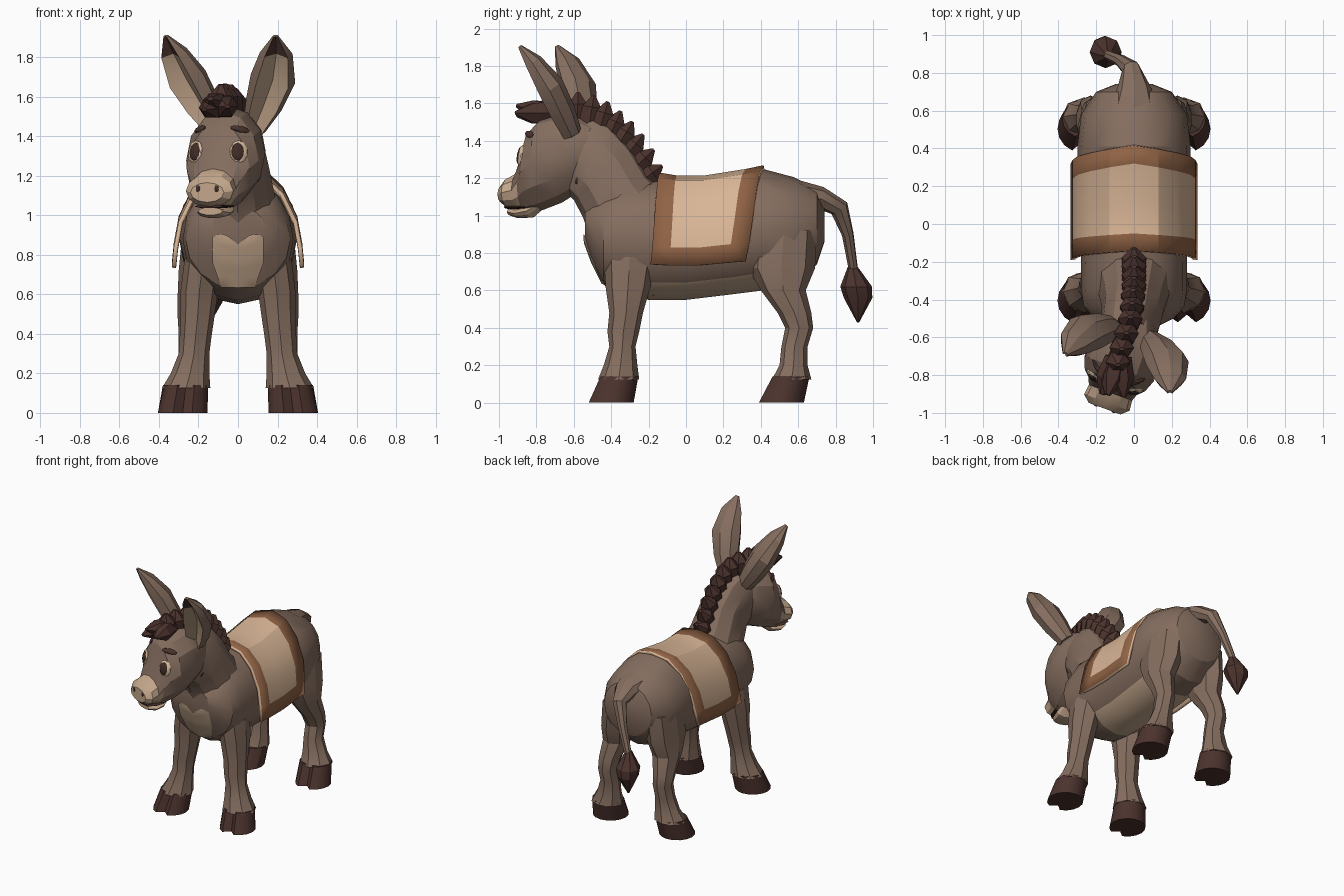
import bpy, bmesh, math
from mathutils import Vector as V, Matrix
from mathutils.bvhtree import BVHTree

if "Cube" in bpy.data.objects:
    bpy.data.objects.remove(bpy.data.objects["Cube"])


def material(name, r, g, b):
    m = bpy.data.materials.new(name)
    m.diffuse_color = (r, g, b, 1)
    m.use_nodes = True
    m.node_tree.nodes["Principled BSDF"].inputs["Base Color"].default_value = m.diffuse_color
    return m


FUR = material("brown fur", 0.235, 0.155, 0.115)
CREAM = material("cream fur", 0.55, 0.385, 0.26)
DARK = material("dark hair", 0.072, 0.033, 0.027)
TAN = material("tan cloth", 0.70, 0.47, 0.31)
TRIM = material("cloth trim", 0.28, 0.125, 0.06)
WHITE = material("eye white", 0.70, 0.53, 0.36)
IRIS = material("dark iris", 0.055, 0.025, 0.018)

# the head is turned 20 degrees about the top of the neck
PIVOT = V((0, -0.55, 0))
YAW = Matrix.Translation(PIVOT) @ Matrix.Rotation(math.radians(-20), 4, 'Z') @ Matrix.Translation(-PIVOT)


def finish(name, bm, mats, matrix=None, angle=25):
    me = bpy.data.meshes.new(name)
    bm.to_mesh(me)
    me.shade_smooth()
    me.set_sharp_from_angle(angle=math.radians(angle))
    for m in mats:
        me.materials.append(m)
    ob = bpy.data.objects.new(name, me)
    bpy.context.collection.objects.link(ob)
    if matrix:
        ob.matrix_world = matrix
    tree = BVHTree.FromBMesh(bm)
    bm.free()
    return ob, tree


def loft(name, rings, n, mats, rule=None, dent=1, matrix=None):
    """Skin rings (centre, half axis u, half axis v); dent scales the +v point."""
    bm = bmesh.new()
    grid = []
    for c, u, v in rings:
        row = []
        for k in range(n):
            a = 2 * math.pi * k / n
            row.append(bm.verts.new(V(c) + V(u) * math.cos(a) + V(v) * math.sin(a) * (dent if k == n // 4 else 1)))
        grid.append(row)
    sides = []
    for i in range(len(grid) - 1):
        for k in range(n):
            j = (k + 1) % n
            sides.append((i, k, bm.faces.new((grid[i][k], grid[i][j], grid[i + 1][j], grid[i + 1][k]))))
    caps = [(0, -1, bm.faces.new(grid[0])), (len(grid) - 2, -1, bm.faces.new(grid[-1]))]
    bmesh.ops.recalc_face_normals(bm, faces=bm.faces)
    if rule:
        for i, k, f in sides + caps:
            f.material_index = rule(i, k, f.calc_center_median(), f.normal)
    return finish(name, bm, mats, matrix)


def tube(points, radii, ref):
    """Rings square to a path; v leans toward ref."""
    pts, rings = [V(p) for p in points], []
    for i, (p, (a, b)) in enumerate(zip(pts, radii)):
        t = (pts[min(i + 1, len(pts) - 1)] - pts[max(i - 1, 0)]).normalized()
        u = V(ref).cross(t).normalized()
        rings.append((p, u * a, t.cross(u) * b))
    return rings


def slices(rows):
    """Upright rings from (y, top, bottom, half width)."""
    return [((0, y, (t + b) / 2), (w, 0, 0), (0, 0, (t - b) / 2)) for y, t, b, w in rows]


def blob(name, loc, normal, size, mat, matrix=None, roll=0):
    bm = bmesh.new()
    bmesh.ops.create_icosphere(bm, subdivisions=2, radius=1)
    m = (Matrix.Translation(loc) @ V(normal).to_track_quat('Z', 'Y').to_matrix().to_4x4()
         @ Matrix.Rotation(roll, 4, 'Z') @ Matrix.Diagonal((*size, 1)))
    bmesh.ops.transform(bm, matrix=m, verts=bm.verts)
    finish(name, bm, [mat], matrix)


# body, with a pale belly
body, body_tree = loft("body", slices([
    (0.74, 1.04, 0.86, 0.10), (0.70, 1.14, 0.74, 0.20), (0.58, 1.205, 0.63, 0.28), (0.41, 1.25, 0.60, 0.30),
    (0.25, 1.20, 0.58, 0.30), (0.0, 1.185, 0.55, 0.29), (-0.2, 1.19, 0.55, 0.28), (-0.35, 1.19, 0.57, 0.28),
    (-0.44, 1.13, 0.63, 0.265), (-0.50, 1.08, 0.75, 0.21), (-0.54, 1.04, 0.86, 0.13)]), 16, [FUR, CREAM],
    lambda i, k, c, n: int(n.z < -0.75 and -0.2 < c.y < 0.33))

# neck
neck_rings = []
for fy, fz, by, bz, w, x in [(-0.50, 0.84, -0.08, 1.10, 0.22, 0), (-0.55, 0.99, -0.2, 1.22, 0.185, 0),
                             (-0.60, 1.085, -0.29, 1.37, 0.165, -0.005), (-0.66, 1.14, -0.40, 1.49, 0.16, -0.02),
                             (-0.72, 1.2, -0.50, 1.535, 0.14, -0.04)]:
    neck_rings.append(((x, (fy + by) / 2, (fz + bz) / 2), (w, 0, 0), (0, (by - fy) / 2, (bz - fz) / 2)))
neck, neck_tree = loft("neck", neck_rings, 12, [FUR])

# heart-shaped chest patch draped over the body
bm = bmesh.new()
N = 10
rows = []
for r in range(N + 1):
    row = []
    for q in range(N + 1):
        f = q / N * 2 - 1
        t = r / N
        x = f * (0.085 + 0.045 * min(1, t * 2))
        z = 0.635 + t * (0.215 + 0.055 * math.sin(math.pi * min(1, abs(f) * 0.75)))
        hits = [h[0].y for h in (tr.ray_cast(V((x, -2, z)), V((0, 1, 0))) for tr in (body_tree, neck_tree)) if h[0]]
        row.append(bm.verts.new((x, min(hits, default=-0.4) - 0.008, z)))
    rows.append(row)
for r in range(N):
    for q in range(N):
        bm.faces.new((rows[r][q], rows[r][q + 1], rows[r + 1][q + 1], rows[r + 1][q]))
finish("chest_patch", bm, [CREAM])

# legs and cloven hooves: (z, inner x, outer x, front y, back y)
FRONT = [(0.78, 0.08, 0.27, -0.44, -0.16), (0.62, 0.10, 0.29, -0.43, -0.19), (0.48, 0.12, 0.29, -0.41, -0.23),
         (0.38, 0.135, 0.295, -0.42, -0.25), (0.30, 0.145, 0.30, -0.41, -0.27), (0.20, 0.145, 0.34, -0.44, -0.26),
         (0.125, 0.14, 0.385, -0.47, -0.25)]
HIND = [(0.92, 0.06, 0.28, 0.35, 0.70), (0.72, 0.08, 0.30, 0.33, 0.69), (0.60, 0.11, 0.305, 0.40, 0.64),
        (0.48, 0.15, 0.305, 0.49, 0.67), (0.40, 0.16, 0.30, 0.53, 0.68), (0.30, 0.16, 0.30, 0.51, 0.65),
        (0.20, 0.15, 0.34, 0.50, 0.65), (0.125, 0.145, 0.385, 0.46, 0.67)]
FRONT_HOOF = [(0.14, 0.15, 0.375, -0.465, -0.255), (0.0, 0.155, 0.405, -0.53, -0.28)]
HIND_HOOF = [(0.14, 0.15, 0.38, 0.455, 0.66), (0.0, 0.155, 0.405, 0.38, 0.63)]


def stack(rows, s):
    return [((s * (a + b) / 2, (f + g) / 2, z), ((b - a) / 2, 0, 0), (0, (f - g) / 2, 0)) for z, a, b, f, g in rows]


for s, side in ((1, "left"), (-1, "right")):
    loft(f"front_leg_{side}", stack(FRONT, s), 8, [FUR])
    loft(f"hind_leg_{side}", stack(HIND, s), 8, [FUR])
    loft(f"front_hoof_{side}", stack(FRONT_HOOF, s), 16, [DARK], dent=0.6)
    loft(f"hind_hoof_{side}", stack(HIND_HOOF, s), 16, [DARK], dent=0.6)


# head with pale muzzle; distances are forward of the pivot
def head_slices(rows):
    return slices([(PIVOT.y - d, t, b, w) for d, t, b, w in rows])


head, head_tree = loft("head", head_slices([
    (-0.06, 1.49, 1.20, 0.10), (0.02, 1.53, 1.13, 0.155), (0.12, 1.55, 1.07, 0.19), (0.23, 1.525, 1.03, 0.195),
    (0.295, 1.46, 1.015, 0.17), (0.33, 1.34, 1.02, 0.135), (0.365, 1.235, 1.035, 0.122), (0.42, 1.205, 1.04, 0.128),
    (0.455, 1.165, 1.065, 0.09)]), 12, [FUR, CREAM],
    lambda i, k, c, n: int(i >= 6 or i == 5 and c.z < 1.17 or i == 4 and c.z < 1.06), matrix=YAW)
loft("lower_jaw", head_slices([(0.24, 1.09, 1.03, 0.06), (0.29, 1.06, 0.99, 0.085), (0.36, 1.04, 0.985, 0.09),
                               (0.41, 1.04, 1.0, 0.065)]), 10, [CREAM], matrix=YAW)
loft("mouth", head_slices([(0.30, 1.056, 1.036, 0.095), (0.37, 1.054, 1.034, 0.10), (0.425, 1.056, 1.036, 0.075)]),
     8, [IRIS], matrix=YAW)


def on_face(x, z):
    loc, n, *_ = head_tree.ray_cast(V((x, -2, z)), V((0, 1, 0)))
    return loc, n


for s, side in ((1, "left"), (-1, "right")):
    # eye, brow and nostril
    p, n = on_face(s * 0.118, 1.32)
    n = (n + V((s * 0.3, -0.5, 0))).normalized()
    blob(f"eye_{side}", p - n * 0.004, n, (0.046, 0.06, 0.02), WHITE, YAW)
    blob(f"iris_{side}", p + n * 0.008 + V((-s * 0.005, 0, 0)), n, (0.034, 0.048, 0.014), IRIS, YAW)
    p, n = on_face(s * 0.108, 1.435)
    blob(f"brow_{side}", p, n, (0.055, 0.019, 0.012), DARK, YAW, roll=-s * 0.2)
    p, n = on_face(s * 0.05, 1.135)
    blob(f"nostril_{side}", p, n, (0.012, 0.017, 0.005), IRIS, YAW)
    # cupped ear, pale inside with a dark tip
    path = [(s * x, PIVOT.y - d, z) for x, d, z in [(0.10, 0.035, 1.44), (0.165, 0.07, 1.56), (0.23, 0.115, 1.69),
                                                    (0.275, 0.19, 1.82), (0.295, 0.255, 1.905)]]
    loft(f"ear_{side}", tube(path, [(0.06, 0.06), (0.095, 0.08), (0.115, 0.085), (0.083, 0.055), (0.016, 0.012)],
                             (s * 0.3, -0.82, -0.3)), 8, [FUR, CREAM, DARK],
         lambda i, k, c, n: (2 if i == 3 else 1) if k in (1, 2) else 0, dent=0.1, matrix=YAW)

# dark spot on the cheek
p, n, *_ = head_tree.ray_cast(V((1, -0.54, 1.2)), V((-1, 0, 0)))
blob("cheek_spot", p + n * 0.02, n, (0.034, 0.036, 0.012), DARK, YAW)

# mane: a row of pointed tufts from the withers to the forelock
CREST = [(0, -0.22, 1.2), (0, -0.255, 1.275), (0, -0.30, 1.345), (0, -0.345, 1.405), (-0.005, -0.395, 1.455),
         (-0.01, -0.45, 1.50), (-0.02, -0.51, 1.53), (-0.04, -0.58, 1.545), (-0.065, -0.65, 1.55), (-0.085, -0.72, 1.55)]
tufts = []
for i, p in enumerate(CREST):
    a = math.radians(36 + 7.5 * i)
    tufts.append((p, V((0, math.cos(a), math.sin(a))), V((0, -math.sin(a), math.cos(a))), 0.115))
for x, d in ((-0.07, (0.1, -1, 0.0)), (-0.10, (-0.25, -1, 0.25)), (-0.11, (-0.4, -1, -0.1))):
    tufts.append(((x, -0.75, 1.55), V(d).normalized(), V((0, 0, 1)), 0.165))
for i, (p, d, ref, length) in enumerate(tufts):
    path = [V(p) - d * 0.04, V(p) + d * length * 0.45, V(p) + d * length]
    loft(f"mane_tuft_{i + 1}", tube(path, [(0.06, 0.07), (0.066, 0.058), (0.015, 0.01)], ref), 6, [DARK])

# tail and its tuft
loft("tail", tube([(0, 0.60, 1.10), (0, 0.72, 1.095), (-0.015, 0.82, 1.04), (-0.07, 0.865, 0.90), (-0.14, 0.895, 0.71)],
                  [(0.13, 0.09), (0.09, 0.06), (0.05, 0.052), (0.034, 0.032), (0.026, 0.025)], (0, 1, 0.8)), 8, [FUR])
loft("tail_tuft", [((x, y, z), (r, 0, 0), (0, r, 0)) for x, y, z, r in [
    (-0.14, 0.89, 0.735, 0.022), (-0.15, 0.91, 0.62, 0.085), (-0.155, 0.92, 0.56, 0.076), (-0.16, 0.92, 0.43, 0.006)]],
    8, [DARK])

# saddle blanket: border faces are the outer rows and columns
PROFILE = [(0, 1.215), (0.13, 1.19), (0.23, 1.10), (0.30, 0.96), (0.325, 0.83), (0.335, 0.735)]
ROWS = [(-0.19, -0.14, 0.015), (-0.09, -0.05, 0), (0.07, 0.10, 0), (0.22, 0.32, 0.035), (0.32, 0.415, 0.055)]
bm = bmesh.new()
grid = []
for ys, yc, lift in ROWS:
    row = []
    for q in range(-5, 6):
        x, z = PROFILE[abs(q)]
        f = abs(q) / 5
        row.append(bm.verts.new((math.copysign(x, q), yc + (ys - yc) * f, z + lift * (1 - 0.6 * f))))
    grid.append(row)
for r in range(4):
    for q in range(10):
        f = bm.faces.new((grid[r][q], grid[r][q + 1], grid[r + 1][q + 1], grid[r + 1][q]))
        f.material_index = int(r in (0, 3) or q in (0, 9))
blanket, _ = finish("saddle_blanket", bm, [TAN, TRIM], angle=30)
mod = blanket.modifiers.new("thickness", 'SOLIDIFY')
mod.thickness, mod.offset = 0.022, -1
mod.material_offset = mod.material_offset_rim = -1
